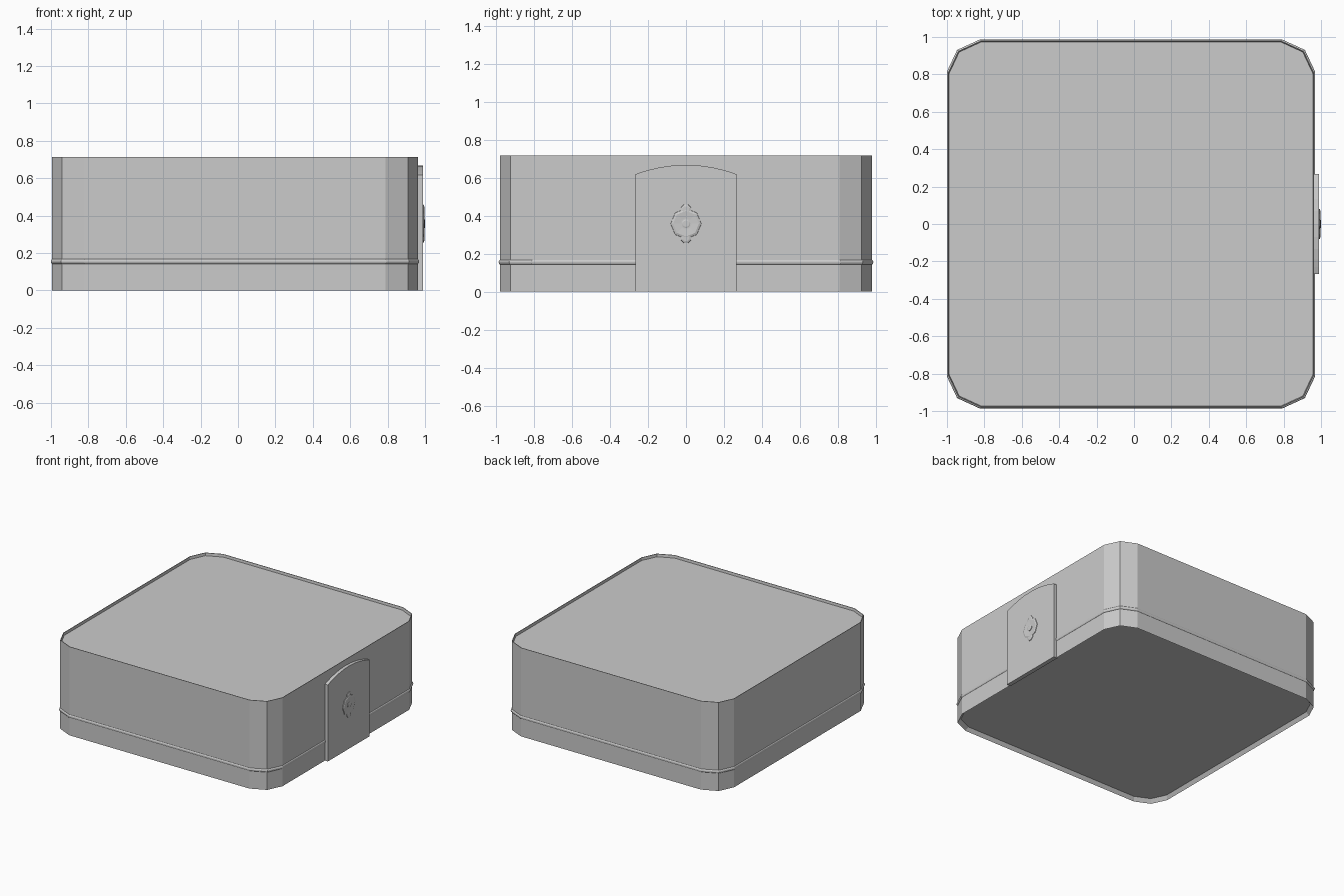
import bpy, bmesh, math

if "Cube" in bpy.data.objects:
    bpy.data.objects.remove(bpy.data.objects["Cube"])

CX, HX, HY = -0.016, 0.979, 0.98   # body centre and half sizes
HEIGHT = 0.715


def outline(grow=0.0):
    """Rounded-square footprint with two facets per corner, counter-clockwise."""
    corner = [(HX, HY - 0.172), (HX - 0.055, HY - 0.055), (HX - 0.175, HY)]
    pts = []
    for sx, sy in ((1, 1), (-1, 1), (-1, -1), (1, -1)):
        c = corner if sx * sy > 0 else corner[::-1]
        pts += [(CX + sx * x * (1 + grow / HX), sy * y * (1 + grow / HY)) for x, y in c]
    return pts


def loft(name, rings, caps=True, closed=False):
    """Skin a list of equal-length point rings."""
    bm = bmesh.new()
    vs = [[bm.verts.new(p) for p in r] for r in rings]
    pairs = list(zip(vs, vs[1:])) + ([(vs[-1], vs[0])] if closed else [])
    for a, b in pairs:
        for i in range(len(a)):
            j = (i + 1) % len(a)
            bm.faces.new((a[i], a[j], b[j], b[i]))
    if caps:
        bm.faces.new(vs[0][::-1])
        bm.faces.new(vs[-1])
    bmesh.ops.recalc_face_normals(bm, faces=bm.faces)
    me = bpy.data.meshes.new(name)
    bm.to_mesh(me)
    bm.free()
    ob = bpy.data.objects.new(name, me)
    bpy.context.collection.objects.link(ob)
    return ob


def flat_ring(grow, z):
    return [(x, y, z) for x, y in outline(grow)]


def disc(radius, x, z, sides=8, sy=1.0, turn=0.0):
    """Polygon facing +x on the lock plate."""
    return [(x, sy * radius * math.cos(turn + math.tau * i / sides),
             z + radius * math.sin(turn + math.tau * i / sides)) for i in range(sides)]


# Box body: thin rim around a slightly sunken top and underside
loft("box_body", [flat_ring(-0.018, 0.03), flat_ring(0, 0), flat_ring(0, HEIGHT),
                  flat_ring(-0.004, HEIGHT), flat_ring(-0.006, HEIGHT - 0.022)])

# Half-round bead along the lid seam
bead = [(0.008 * math.cos(a) - 0.002, 0.155 + 0.013 * math.sin(a))
        for a in (math.radians(-90 + 30 * k) for k in range(7))]
loft("seam_bead", [flat_ring(g, z) for g, z in bead], caps=False, closed=True)

# Lock plate with arched top
W = 0.267
arch = [(W * math.cos(math.pi * k / 12), 0) for k in range(13)]
plate = [(-W, 0.0), (W, 0.0)] + [(y, 0.617 + 0.05 * (1 - (y / W) ** 2)) for y, _ in arch]
loft("lock_plate", [[(x, y, z) for y, z in plate] for x in (0.955, 0.989)])

# Octagonal lock dial with a dished face and raised centre pin
T = math.pi / 8
ZL = 0.357
loft("lock_dial", [disc(0.082, 0.985, ZL, turn=math.pi / 2),
                   disc(0.08, 0.993, ZL, turn=math.pi / 2),
                   disc(0.068, 0.997, ZL, turn=math.pi / 2),
                   disc(0.03, 0.994, ZL, turn=math.pi / 2)])
loft("lock_pin", [disc(0.023, 0.985, ZL, 12), disc(0.023, 0.998, ZL, 12),
                  disc(0.017, 1.0, ZL, 12)])

# Small studs above and below the dial
for side, s in (("upper", 1), ("lower", -1)):
    loft(side + "_stud", [disc(0.03, 0.985, ZL + s * 0.075, turn=T),
                          disc(0.028, 0.993, ZL + s * 0.075, turn=T),
                          disc(0.018, 0.996, ZL + s * 0.075, turn=T)])
